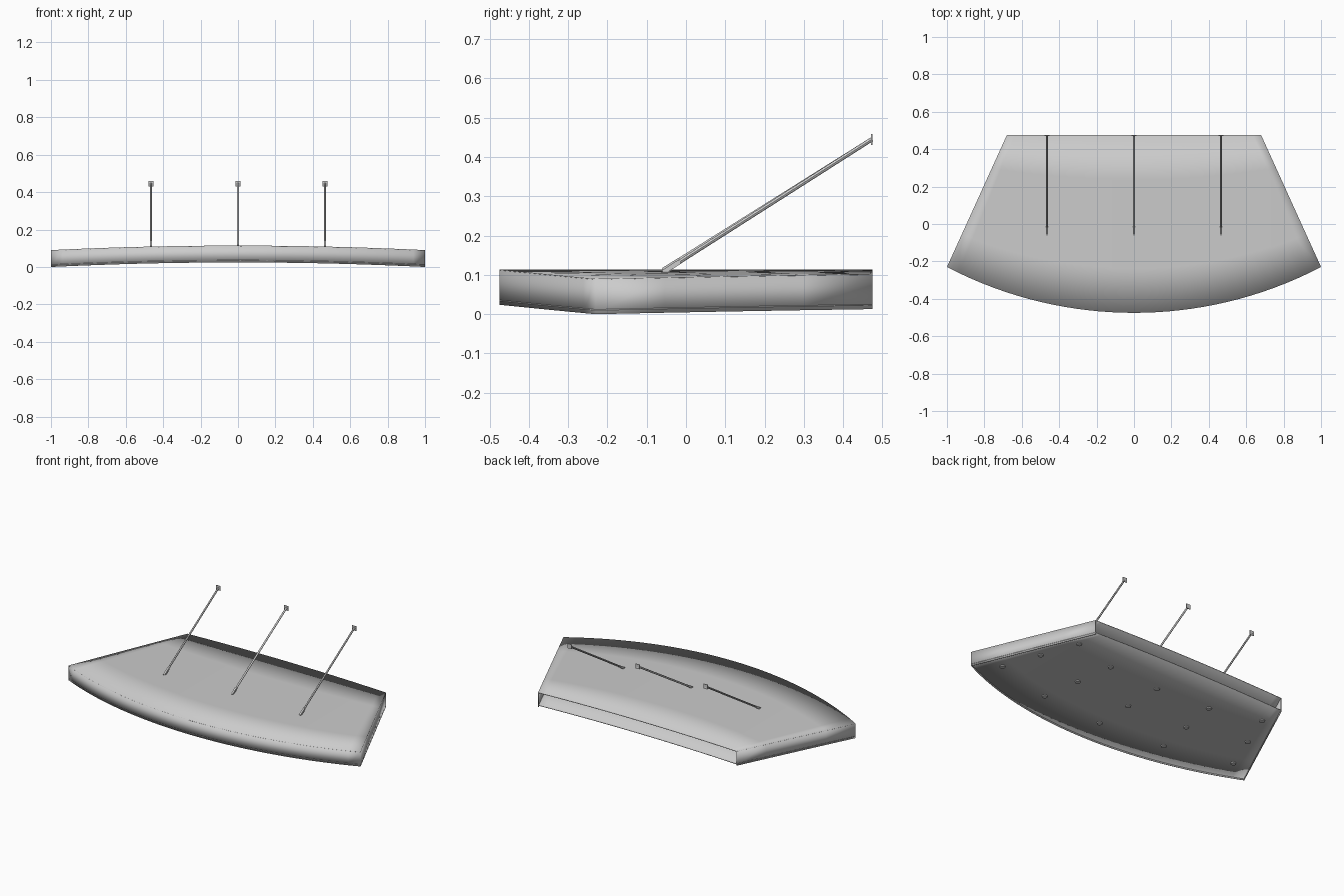
import bpy, bmesh, math
from mathutils import Vector

cube = bpy.data.objects.get("Cube")
if cube:
    bpy.data.objects.remove(cube)


def material(name, v):
    m = bpy.data.materials.new(name)
    m.use_nodes = True
    m.diffuse_color = (v, v, v, 1)
    m.node_tree.nodes["Principled BSDF"].inputs["Base Color"].default_value = (v, v, v, 1)
    return m


GREY = material("painted grey", 0.6)

BACK_Y, BACK_HALF, SIDE_Y, FRONT_Y = 0.475, 0.68, -0.23, -0.475
DEPTH, CROWN = 0.09, 0.024
SAG = SIDE_Y - FRONT_Y
RADIUS = (1 + SAG ** 2) / (2 * SAG)
COLS, ROWS, SHEET = 32, 4, 0.004


def arch(x):
    return CROWN * (1 - x * x)


def plan(t, s):
    """Plan position: t runs right to left, s runs back to front."""
    front = FRONT_Y + RADIUS - math.sqrt(RADIUS ** 2 - t * t)
    return t * (BACK_HALF + (1 - BACK_HALF) * s), BACK_Y + (front - BACK_Y) * s


def finish(name, bm, thickness=0, offset=-1):
    bmesh.ops.recalc_face_normals(bm, faces=bm.faces)
    mesh = bpy.data.meshes.new(name)
    bm.to_mesh(mesh)
    bm.free()
    mesh.materials.append(GREY)
    ob = bpy.data.objects.new(name, mesh)
    bpy.context.collection.objects.link(ob)
    if thickness:
        mod = ob.modifiers.new("thickness", "SOLIDIFY")
        mod.thickness, mod.offset = thickness, offset
    bpy.ops.object.select_all(action="DESELECT")
    ob.select_set(True)
    bpy.context.view_layer.objects.active = ob
    bpy.ops.object.shade_smooth_by_angle(angle=math.radians(30))
    return ob


def grid(bm, rows):
    verts = [[bm.verts.new(p) for p in row] for row in rows]
    for a, b in zip(verts, verts[1:]):
        for i in range(len(a) - 1):
            bm.faces.new((a[i], a[i + 1], b[i + 1], b[i]))


def sheet(name, z):
    bm = bmesh.new()
    rows = []
    for r in range(ROWS + 1):
        pts = [plan(2 * c / COLS - 1, r / ROWS) for c in range(COLS + 1)]
        rows.append([(x, y, z + arch(x)) for x, y in pts])
    grid(bm, rows)
    for f in bm.faces:
        f.normal_update()
    return finish(name, bm, SHEET, 0)


# Arched roof and recessed soffit
sheet("roof_panel", DEPTH - SHEET / 2)
sheet("soffit_panel", 0.01)

# Fascia around the sides and curved front, open at the back
path = [plan(-1, r / ROWS) for r in range(ROWS)]
path += [plan(2 * c / COLS - 1, 1) for c in range(COLS + 1)]
path += [plan(1, r / ROWS) for r in reversed(range(ROWS))]
bm = bmesh.new()
grid(bm, [[(x, y, z + arch(x)) for x, y in path] for z in (0, DEPTH)])
finish("fascia", bm, SHEET, -1)


# Round downlights in five fanned columns
def downlight(x, y):
    bm = bmesh.new()
    bmesh.ops.create_cone(bm, cap_ends=True, segments=16, radius1=0.016, radius2=0.016, depth=0.008)
    bmesh.ops.translate(bm, verts=bm.verts, vec=(x, y, arch(x) + 0.006))
    finish("downlight", bm)


COLUMNS = [((0, 0.2), (0, -0.3)),
           ((0.36, 0.225), (0.435, -0.26)),
           ((0.67, 0.32), (0.845, -0.14))]
for back, front in COLUMNS:
    for side in ((1, -1) if back[0] else (1,)):
        for k in range(3):
            p = Vector(back).lerp(Vector(front), k / 2)
            downlight(side * p.x, p.y)


def box(name, centre, size, tilt=0):
    bm = bmesh.new()
    bmesh.ops.create_cube(bm, size=1)
    bmesh.ops.scale(bm, verts=bm.verts, vec=size)
    ob = finish(name, bm)
    ob.location = centre
    ob.rotation_euler.x = tilt


# Tie rods with clevis feet and wall plates
for x in (-0.465, 0, 0.465):
    foot = Vector((x, -0.058, DEPTH + arch(x) - 0.002))
    wall = Vector((x, BACK_Y - 0.002, 0.445))
    run = wall - foot
    tilt = math.atan2(run.z, run.y)
    bm = bmesh.new()
    bmesh.ops.create_cone(bm, cap_ends=True, segments=12, radius1=0.0055, radius2=0.0055, depth=run.length)
    rod = finish("tie_rod", bm)
    rod.location = (foot + wall) / 2
    rod.rotation_euler.x = tilt - math.pi / 2
    box("rod_clevis", foot + run * 0.04, (0.011, 0.05, 0.012), tilt)
    box("wall_plate", wall, (0.028, 0.004, 0.028))
